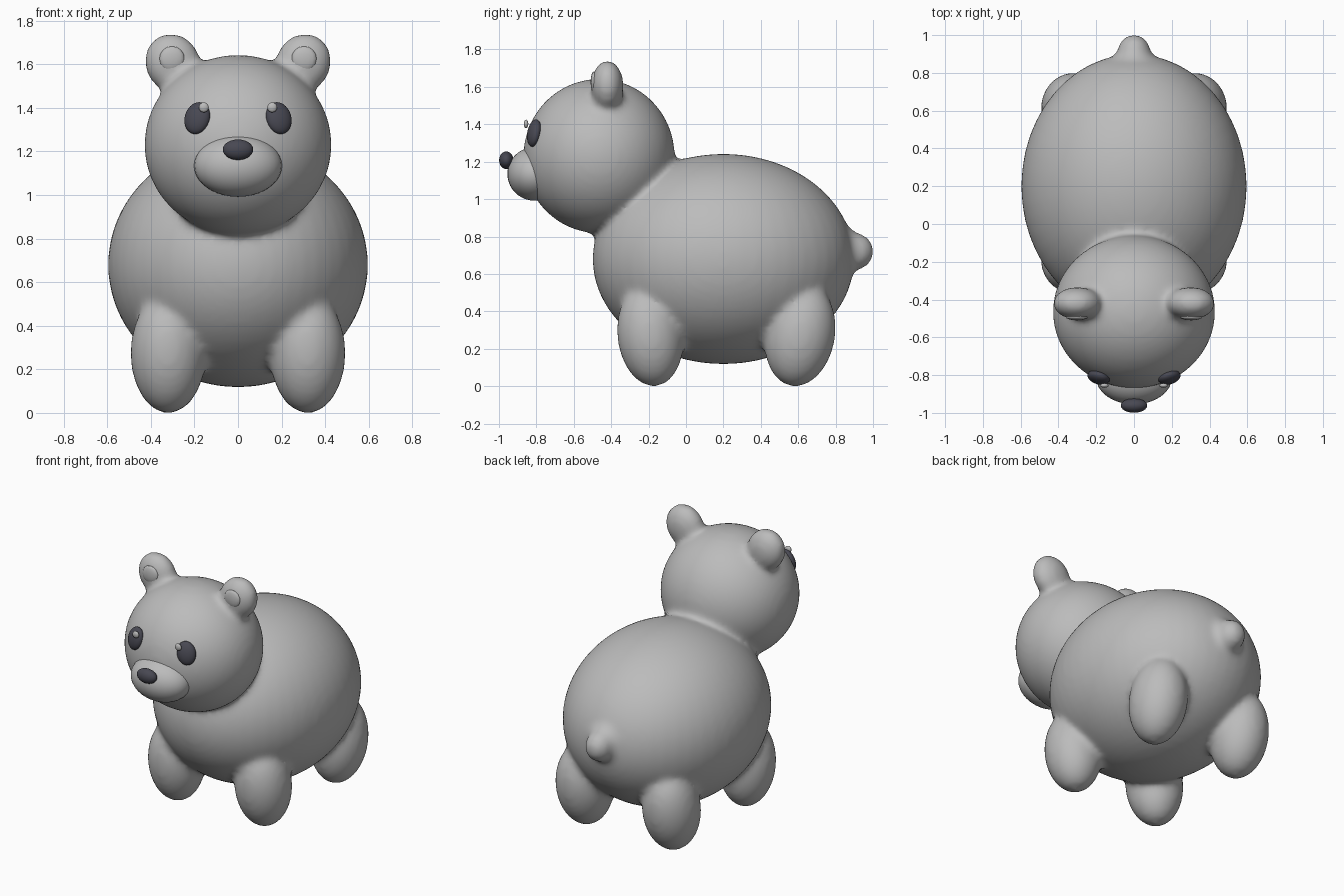
import bpy, math
from mathutils import Matrix, Euler

if "Cube" in bpy.data.objects:
    bpy.data.objects.remove(bpy.data.objects["Cube"])


def material(name, colour):
    m = bpy.data.materials.new(name)
    m.diffuse_color = (*colour, 1)
    m.use_nodes = True
    m.node_tree.nodes["Principled BSDF"].inputs["Base Color"].default_value = m.diffuse_color
    return m


fur = material("grey fur", (0.5, 0.5, 0.5))
dark = material("dark eyes and nose", (0.065, 0.065, 0.085))


def ellipsoid(name, centre, radii, mat, tilt=(0, 0, 0), segments=32, rings=20):
    """Smooth ellipsoid with its tilt given in degrees."""
    bpy.ops.mesh.primitive_uv_sphere_add(segments=segments, ring_count=rings, radius=1)
    ob = bpy.context.object
    ob.name = name
    rot = Euler([math.radians(a) for a in tilt]).to_matrix().to_4x4()
    ob.data.transform(Matrix.Translation(centre) @ rot @ Matrix.Diagonal((*radii, 1)))
    ob.data.materials.append(mat)
    bpy.ops.object.shade_smooth()
    return ob


# Torso, head and tail, later fused into one soft skin
skin = [
    ellipsoid("body", (0, 0.2, 0.68), (0.597, 0.70, 0.562), fur, segments=48, rings=32),
    ellipsoid("head", (0, -0.465, 1.23), (0.43, 0.405, 0.413), fur, segments=48, rings=32),
    ellipsoid("tail", (0, 0.905, 0.72), (0.09, 0.10, 0.10), fur),
    ellipsoid("tail_root", (0, 0.84, 0.72), (0.13, 0.09, 0.14), fur),
]

# Ears and legs on both sides
for s in (-1, 1):
    skin += [
        ellipsoid("ear", (s * 0.30, -0.42, 1.605), (0.128, 0.087, 0.14), fur, (0, s * 25, 0)),
        ellipsoid("front_leg", (s * 0.32, -0.19, 0.275), (0.174, 0.178, 0.278), fur, (6, 0, 0)),
        ellipsoid("back_leg", (s * 0.32, 0.61, 0.275), (0.174, 0.188, 0.28), fur, (-10, 0, 0)),
    ]

# Fuse the parts and soften the joins
bpy.ops.object.select_all(action='DESELECT')
for ob in skin:
    ob.select_set(True)
bpy.context.view_layer.objects.active = skin[0]
bpy.ops.object.join()
bear = bpy.context.object
bear.name = "bear_body"
remesh = bear.modifiers.new("fuse", 'REMESH')
remesh.mode = 'VOXEL'
remesh.voxel_size = 0.018
remesh.use_smooth_shade = True
soften = bear.modifiers.new("soften", 'SMOOTH')
soften.factor = 0.5
soften.iterations = 14

# Muzzle and nose
ellipsoid("muzzle", (0, -0.81, 1.135), (0.202, 0.145, 0.143), fur)
ellipsoid("nose", (0, -0.961, 1.208), (0.07, 0.038, 0.047), dark, segments=24, rings=14)

# Eyes with highlights, and inner ears
for s in (-1, 1):
    ellipsoid("eye", (s * 0.187, -0.812, 1.353), (0.060, 0.034, 0.075), dark,
              (-12, s * -12, s * 20), 24, 14)
    ellipsoid("eye_highlight", (s * 0.157, -0.855, 1.402), (0.023, 0.012, 0.023), fur,
              segments=12, rings=8)
    ellipsoid("inner_ear", (s * 0.303, -0.492, 1.625), (0.058, 0.018, 0.058), fur,
              segments=16, rings=8)
